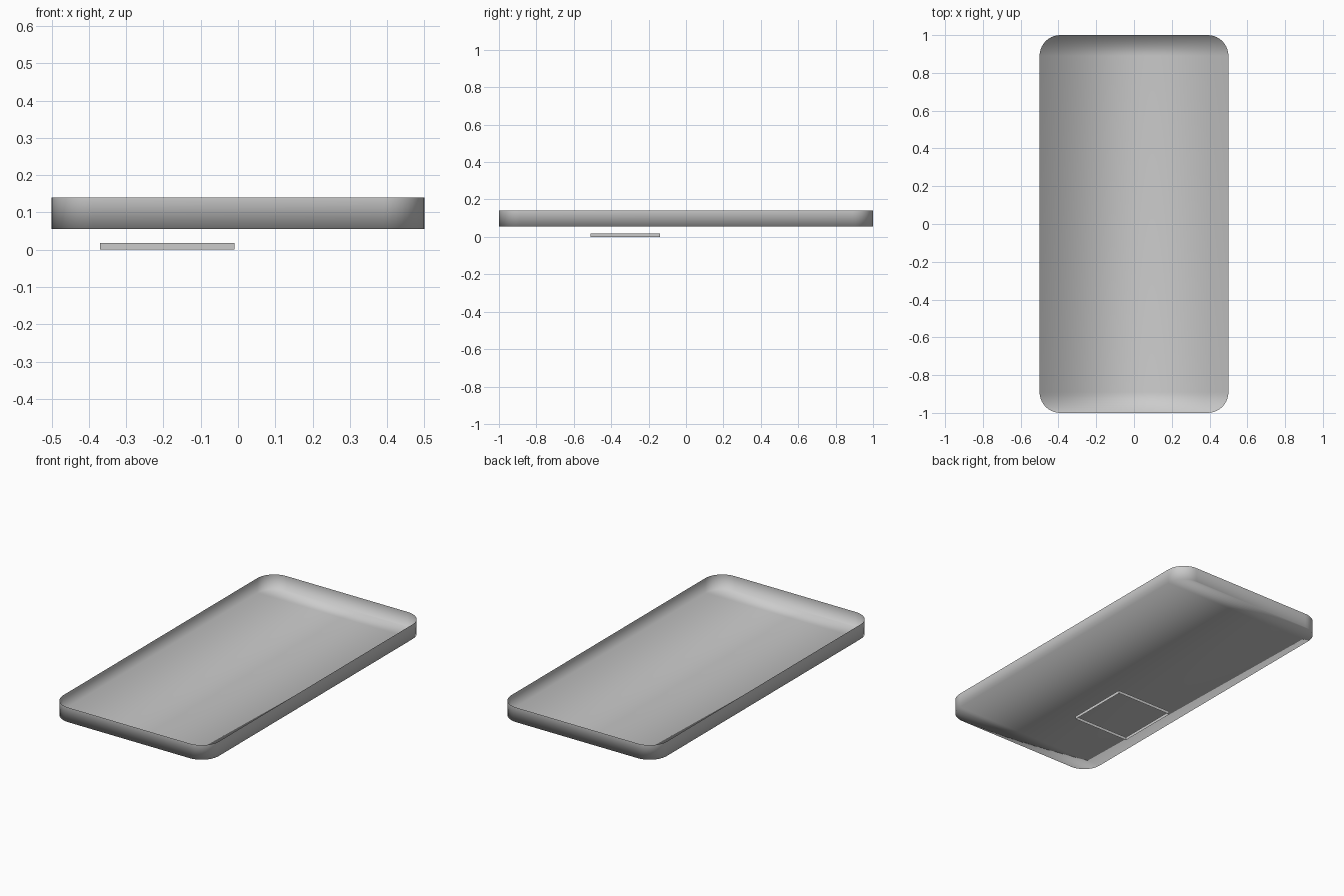
import bpy, math

if "Cube" in bpy.data.objects:
    bpy.data.objects.remove(bpy.data.objects["Cube"])

grey = bpy.data.materials.new("light_grey")
grey.diffuse_color = (0.6, 0.6, 0.6, 1)
grey.use_nodes = True
grey.node_tree.nodes["Principled BSDF"].inputs["Base Color"].default_value = grey.diffuse_color


def make_object(name, verts, faces, smooth):
    mesh = bpy.data.meshes.new(name)
    mesh.from_pydata(verts, [], faces)
    mesh.materials.append(grey)
    for poly in mesh.polygons:
        poly.use_smooth = smooth
    obj = bpy.data.objects.new(name, mesh)
    bpy.context.collection.objects.link(obj)
    return obj


def wall_faces(n):
    # quads joining a lower ring (0..n-1) to an upper ring (n..2n-1)
    return [(i, (i + 1) % n, n + (i + 1) % n, n + i) for i in range(n)]


# Shallow open tray: rounded rectangle floor with a thin upright rim
HALF_X, HALF_Y, R, STEPS = 0.5, 1.0, 0.11, 10
FLOOR_Z, RIM_Z = 0.055, 0.14
right = []
for sy, start in ((-1, -90), (1, 0)):
    for k in range(STEPS + 1):
        a = math.radians(start + 90 * k / STEPS)
        right.append((HALF_X - R + R * math.cos(a),
                      sy * (HALF_Y - R) + R * math.sin(a)))
outline = right + [(-x, y) for x, y in reversed(right)]
n = len(outline)
tray_verts = [(x, y, z) for z in (FLOOR_Z, RIM_Z) for x, y in outline]

# floor strips run straight across from the right edge to the left edge
floor = [(i, n - 1 - i, n - 2 - i, i + 1) for i in range(len(right) - 1)]
make_object("tray", tray_verts, wall_faces(n) + floor, True)

# Thin square frame standing under the tray
square = [(-0.37, -0.51), (-0.01, -0.51), (-0.01, -0.14), (-0.37, -0.14)]
frame_verts = [(x, y, z) for z in (0.0, 0.018) for x, y in square]
make_object("square_frame", frame_verts, wall_faces(4), False)
